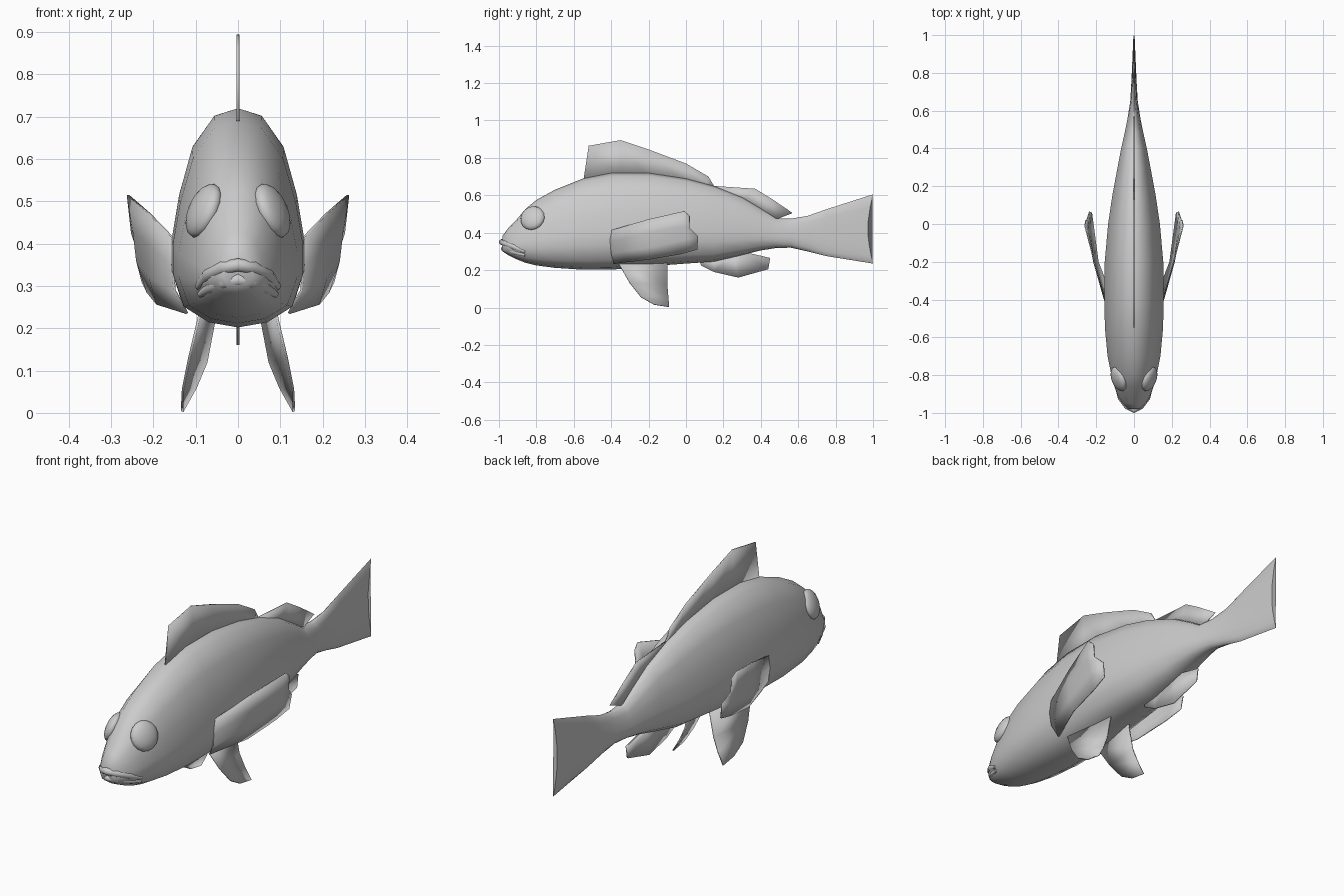
import bpy, bmesh, math
from mathutils import Vector

cube = bpy.data.objects.get("Cube")
if cube:
    bpy.data.objects.remove(cube, do_unlink=True)

grey = bpy.data.materials.new("plain grey")
grey.use_nodes = True
grey.diffuse_color = (0.6, 0.6, 0.6, 1)
grey.node_tree.nodes["Principled BSDF"].inputs["Base Color"].default_value = (0.6, 0.6, 0.6, 1)


def finish(name, bm, angle=40):
    """Turn a bmesh into a smooth-shaded grey object."""
    bmesh.ops.recalc_face_normals(bm, faces=bm.faces)
    mesh = bpy.data.meshes.new(name)
    bm.to_mesh(mesh)
    bm.free()
    mesh.materials.append(grey)
    mesh.shade_smooth()
    mesh.set_sharp_from_angle(angle=math.radians(angle))
    obj = bpy.data.objects.new(name, mesh)
    bpy.context.collection.objects.link(obj)
    return obj


def skin(bm, rows, closed=False):
    """Bridge rows of points with quads and return the rows of vertices."""
    grid = [[bm.verts.new(p) for p in row] for row in rows]
    for a, b in zip(grid, grid[1:]):
        count = len(a)
        for i in range(count if closed else count - 1):
            j = (i + 1) % count
            bm.faces.new((a[i], a[j], b[j], b[i]))
    return grid


def fin(name, rows, thickness=0.006):
    """Thin sheet through rows of points."""
    bm = bmesh.new()
    skin(bm, rows)
    obj = finish(name, bm)
    solid = obj.modifiers.new("thickness", "SOLIDIFY")
    solid.thickness = thickness
    solid.offset = 0


def mirrored(rows, side):
    return [[(side * x, y, z) for x, y, z in row] for row in rows]


def centre_fin(name, outer, base):
    fin(name, [[(0, y, z) for y, z in row] for row in (outer, base)])


# Body and tail: half cross-section (width, height), then y, bottom, top, half width
half = [(0, 1), (.36, .965), (.69, .82), (.89, .6), (1, .4), (1, .26), (.83, .1), (.45, .025), (0, 0)]
section = half + [(-w, t) for w, t in half[-2:0:-1]]
stations = [
    (-.98, .3, .385, .035), (-.95, .28, .425, .062), (-.91, .26, .465, .085),
    (-.86, .24, .525, .104), (-.8, .225, .575, .12), (-.7, .212, .63, .14),
    (-.55, .202, .69, .154), (-.4, .202, .72, .157), (-.2, .22, .72, .155),
    (0, .235, .69, .137), (.15, .245, .65, .115), (.3, .28, .59, .087),
    (.4, .305, .53, .068), (.48, .318, .478, .05), (.56, .32, .475, .034),
    (.65, .3, .49, .02), (.75, .275, .525, .014), (1, .235, .605, .004),
]
rings = []
for y, low, high, width in stations:
    notch = .028 if y == 1 else 0
    rings.append([(w * width, y - notch * math.sin(math.pi * t), low + t * (high - low))
                  for w, t in section])
bm = bmesh.new()
grid = skin(bm, rings, closed=True)
bm.faces.new(grid[0])
bm.faces.new(grid[-1])
finish("body_and_tail", bm, 60)


# Lips: tapered tubes that curve down around the snout
def lip(name, path, radius):
    path = [(-x, y, z) for x, y, z in path[:0:-1]] + path
    rows = []
    for i, p in enumerate(path):
        ahead = Vector(path[min(i + 1, len(path) - 1)])
        behind = Vector(path[max(i - 1, 0)])
        along = (ahead - behind).normalized()
        out = along.cross(Vector((0, 0, 1))).normalized()
        up = out.cross(along)
        r = radius * (.5 if i in (0, len(path) - 1) else 1)
        rows.append([Vector(p) + r * (math.cos(a) * out + math.sin(a) * up)
                     for a in (k * math.tau / 10 for k in range(10))])
    bm = bmesh.new()
    grid = skin(bm, rows, closed=True)
    bm.faces.new(grid[0])
    bm.faces.new(grid[-1])
    finish(name, bm, 60)


lip("upper_lip", [(0, -.984, .35), (.035, -.966, .343), (.07, -.92, .325), (.094, -.86, .298)], .016)
lip("lower_lip", [(0, -.974, .315), (.03, -.958, .309), (.064, -.912, .296), (.089, -.86, .28)], .015)

# Fins along the middle: (y, z) of the free edge, then of the root
centre_fin("front_dorsal_fin",
           [(-.52, .865), (-.35, .895), (-.2, .845), (0, .77), (.12, .7), (.15, .65)],
           [(-.55, .67), (-.35, .69), (-.2, .69), (0, .66), (.1, .63), (.14, .62)])
centre_fin("rear_dorsal_fin",
           [(.15, .65), (.37, .635), (.46, .58), (.57, .505)],
           [(.15, .62), (.3, .56), (.4, .51), (.48, .47)])
centre_fin("anal_fin",
           [(.08, .225), (.15, .19), (.28, .16), (.44, .205), (.45, .265)],
           [(.07, .26), (.15, .265), (.25, .29), (.3, .3), (.32, .275)])

# Paired fins and eyes
pectoral = [
    [(.15, -.41, .41), (.21, -.2, .472), (.26, -.01, .515), (.255, .02, .49)],
    [(.155, -.405, .35), (.213, -.2, .4), (.246, -.03, .43), (.25, .02, .425)],
    [(.15, -.4, .29), (.208, -.2, .32), (.238, -.02, .36), (.235, .065, .38)],
    [(.12, -.385, .235), (.19, -.2, .257), (.213, -.03, .285), (.225, .06, .31)],
]
pelvic = [
    [(.09, -.36, .235), (.115, -.3, .13), (.13, -.24, .055), (.132, -.17, .016)],
    [(.05, -.1, .25), (.075, -.1, .12), (.1, -.095, .06), (.132, -.09, .003)],
]
for label, side in (("left", 1), ("right", -1)):
    fin(label + "_pectoral_fin", mirrored(pectoral, side))
    fin(label + "_pelvic_fin", mirrored(pelvic, side))
    # Eye: flattened ball facing outward, forward and up
    bm = bmesh.new()
    bmesh.ops.create_uvsphere(bm, u_segments=16, v_segments=10, radius=.068)
    bmesh.ops.scale(bm, vec=(1, 1, .45), verts=bm.verts)
    facing = Vector((side * .86, -.32, .38))
    eye = finish(label + "_eye", bm, 60)
    eye.rotation_euler = facing.to_track_quat("Z", "Y").to_euler()
    eye.location = (side * .081, -.82, .478)
